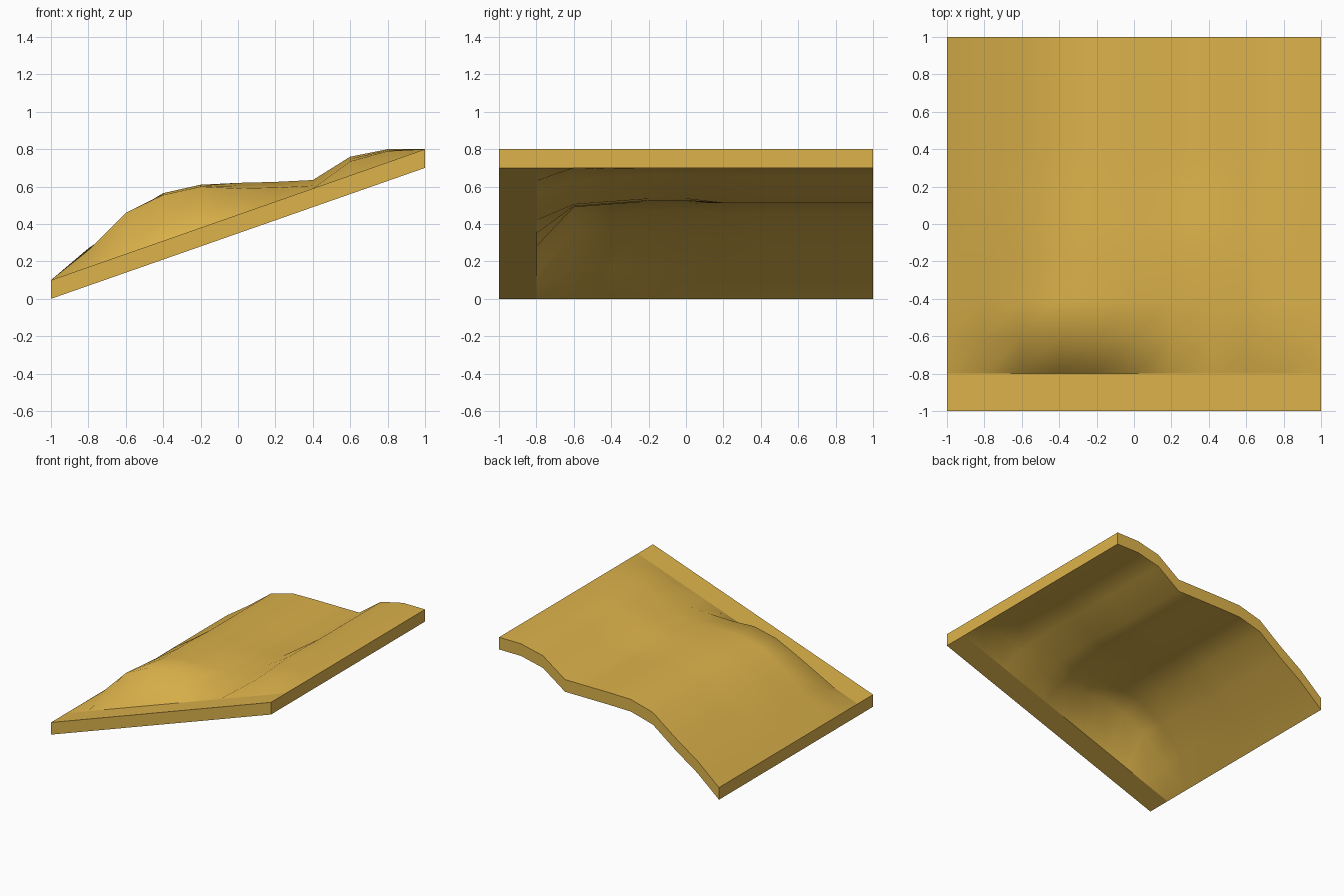
import bpy, bmesh

if "Cube" in bpy.data.objects:
    bpy.data.objects.remove(bpy.data.objects["Cube"])

N, STEP, THICK = 11, 0.2, 0.1

# Height profiles along x at a few stations in y
ramp = [0.1 + 0.07 * i for i in range(N)]
hump = [.1, .26, .46, .555, .60, .59, .595, .605, .735, .79, .8]
middle = [.1, .265, .43, .565, .61, .62, .625, .635, .76, .8, .8]
back = [.1, .27, .405, .556, .61, .613, .613, .613, .755, .8, .8]
stations = [(-1, ramp), (-0.8, ramp), (-0.6, hump), (-0.2, middle),
            (0, middle), (0.2, back), (1, back)]


def height(i, y):
    for (y0, a), (y1, b) in zip(stations, stations[1:]):
        if y <= y1 + 1e-6:
            t = (y - y0) / (y1 - y0)
            return a[i] + (b[i] - a[i]) * t
    return back[i]


# Upper surface of the terrain slab
bm = bmesh.new()
rows = []
for j in range(N):
    y = -1 + STEP * j
    rows.append([bm.verts.new((-1 + STEP * i, y, height(i, y))) for i in range(N)])
for j in range(N - 1):
    for i in range(N - 1):
        bm.faces.new((rows[j][i], rows[j][i + 1], rows[j + 1][i + 1], rows[j + 1][i]))

# Straight-down thickness
ext = bmesh.ops.extrude_face_region(bm, geom=bm.faces[:], use_keep_orig=True)
low = [v for v in ext["geom"] if isinstance(v, bmesh.types.BMVert)]
bmesh.ops.translate(bm, verts=low, vec=(0, 0, -THICK))
bmesh.ops.recalc_face_normals(bm, faces=bm.faces[:])

# Smooth surface with sharp rim and a sharp line behind the flat front strip
bm.normal_update()
for f in bm.faces:
    f.smooth = True
for e in bm.edges:
    rim = any(abs(f.normal.z) < 0.01 for f in e.link_faces)
    strip = all(abs(v.co.y + 0.8) < 0.01 for v in e.verts)
    e.smooth = not (rim or strip)

mesh = bpy.data.meshes.new("sloped_terrain")
bm.to_mesh(mesh)
bm.free()
terrain = bpy.data.objects.new("sloped_terrain", mesh)
bpy.context.collection.objects.link(terrain)

sand = bpy.data.materials.new("sand")
sand.diffuse_color = (0.72, 0.45, 0.07, 1)
sand.use_nodes = True
sand.node_tree.nodes["Principled BSDF"].inputs["Base Color"].default_value = sand.diffuse_color
mesh.materials.append(sand)
